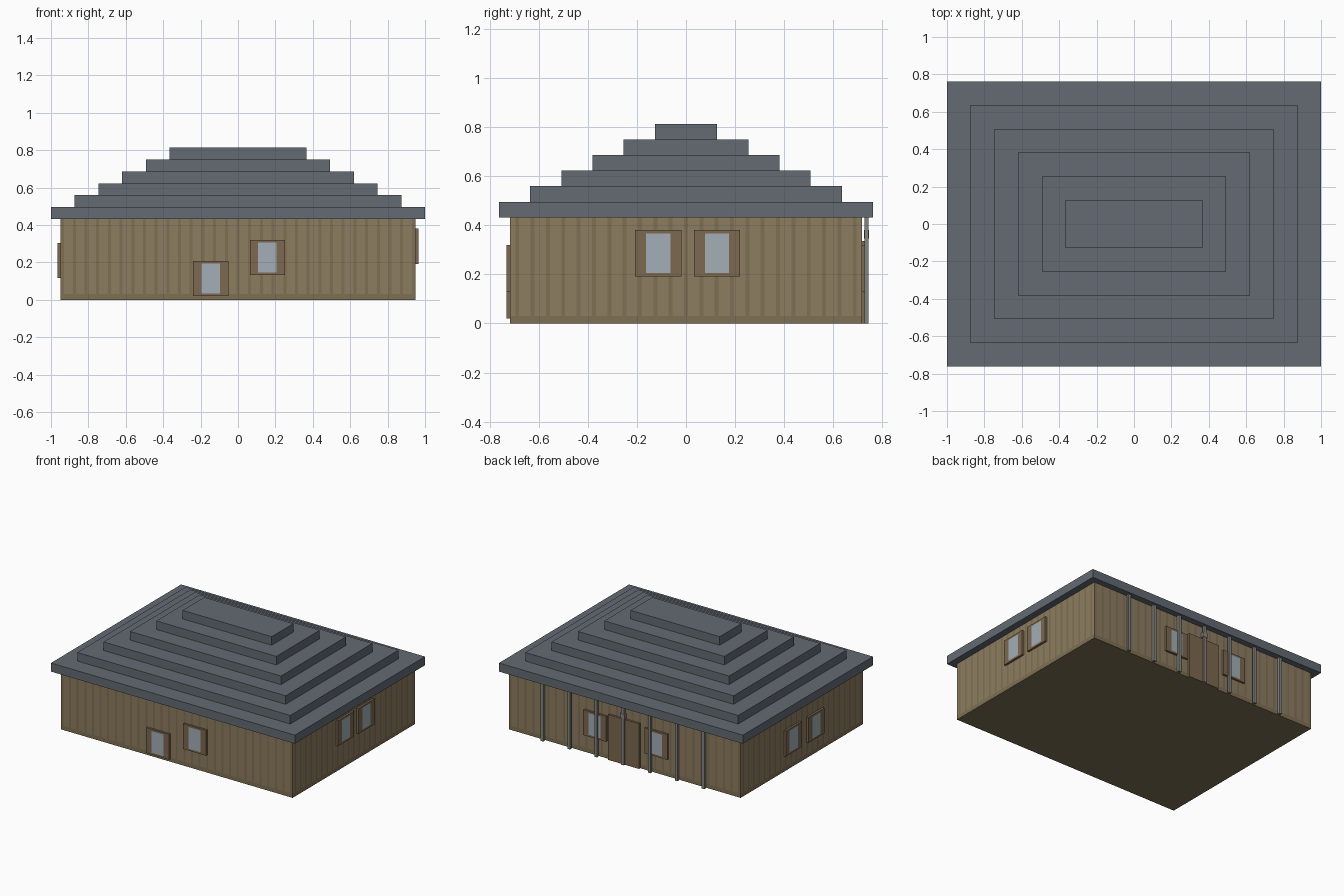
import bpy, bmesh
from mathutils import Vector

if "Cube" in bpy.data.objects:
    bpy.data.objects.remove(bpy.data.objects["Cube"])


def material(name, rgb):
    m = bpy.data.materials.new(name)
    m.diffuse_color = (*rgb, 1)
    m.use_nodes = True
    m.node_tree.nodes["Principled BSDF"].inputs["Base Color"].default_value = m.diffuse_color
    return m


WALL = material("timber", (0.27, 0.205, 0.118))
STRIPE = material("timber_seam", (0.21, 0.16, 0.085))
FRAME = material("frame_wood", (0.20, 0.14, 0.08))
GLASS = material("glass", (0.36, 0.43, 0.47))
ROOF = material("slate", (0.125, 0.145, 0.17))
POST = material("post_grey", (0.23, 0.23, 0.22))


def box(name, lo, hi, mats, cuts=(), pick=None):
    """Box from corner to corner; cuts are (axis, value), pick chooses a material per face."""
    lo, hi = Vector(lo), Vector(hi)
    bm = bmesh.new()
    bmesh.ops.create_cube(bm, size=1)
    for v in bm.verts:
        v.co = (lo + hi) / 2 + v.co * (hi - lo)
    for axis, value in cuts:
        no = Vector((0, 0, 0))
        no[axis] = 1
        bmesh.ops.bisect_plane(bm, geom=bm.verts[:] + bm.edges[:] + bm.faces[:],
                               plane_co=no * value, plane_no=no)
    if pick:
        for f in bm.faces:
            f.material_index = pick(f.calc_center_median(), f.normal)
    me = bpy.data.meshes.new(name)
    bm.to_mesh(me)
    bm.free()
    for m in mats:
        me.materials.append(m)
    ob = bpy.data.objects.new(name, me)
    bpy.context.collection.objects.link(ob)
    return ob


WX, WY, H = 0.95, 0.717, 0.432      # wall half sizes and height
OUT = 0.015                         # how far frames stand out
PITCH, SEAM, BASE = 0.0625, 0.016, 0.03

# walls: flush vertical seams and a darker base band
cuts = [(2, BASE)]
for axis, half in ((0, WX), (1, WY)):
    for i in range(-15, 16):
        for s in (-SEAM / 2, SEAM / 2):
            if abs(i * PITCH + s) < half:
                cuts.append((axis, i * PITCH + s))


def wall_paint(c, n):
    if c.z < BASE:
        return 1
    t = c.x if abs(n.y) > 0.5 else c.y
    return int(abs(t - round(t / PITCH) * PITCH) < SEAM / 2)


box("walls", (-WX, -WY, 0), (WX, WY, H), [WALL, STRIPE], cuts, wall_paint)

# stepped roof
step = 0.0635
for i in range(6):
    x, y = 1 - 0.127 * i, 0.762 - 0.127 * i
    box(f"roof_tier_{i + 1}", (-x, -y, H + step * i), (x, y, H + step * (i + 1)), [ROOF])


# windows: wooden box with a flush pane painted into its outer face
def window(name, side, centre, z):
    axis = 0 if side in "left right" else 1     # axis the window faces along
    sign = 1 if side in ("right", "back") else -1
    t = 1 - axis
    wall = WX if axis == 0 else WY
    lo, hi = [0, 0, z], [0, 0, z + 0.188]
    lo[axis], hi[axis] = sorted((sign * (wall - 0.01), sign * (wall + OUT)))
    lo[t], hi[t] = centre - 0.094, centre + 0.094
    cuts = [(t, centre - 0.049), (t, centre + 0.049), (2, z + 0.014), (2, z + 0.174)]

    def pane(c, n):
        return int(n[axis] * sign > 0.5 and abs(c[t] - centre) < 0.049
                   and z + 0.014 < c.z < z + 0.174)

    box(name, lo, hi, [FRAME, GLASS], cuts, pane)


for side, centre, z in (("front", -0.146, 0.02), ("front", 0.157, 0.131),
                        ("right", -0.113, 0.192), ("right", 0.127, 0.192),
                        ("left", 0.115, 0.116), ("left", -0.15, 0.116),
                        ("back", 0.237, 0.129), ("back", -0.265, 0.129)):
    window(f"{side}_window", side, centre, z)

# back door, porch posts and small lamp above the door
box("back_door", (-0.127, WY - 0.01, 0), (0.127, WY + OUT, 0.335), [FRAME])
for i in range(-3, 4):
    x = i * 0.22
    box("porch_post", (x - 0.011, 0.727, 0), (x + 0.011, 0.744, H), [POST])
box("door_lamp", (-0.02, 0.725, 0.345), (0.02, 0.746, 0.38), [POST])
